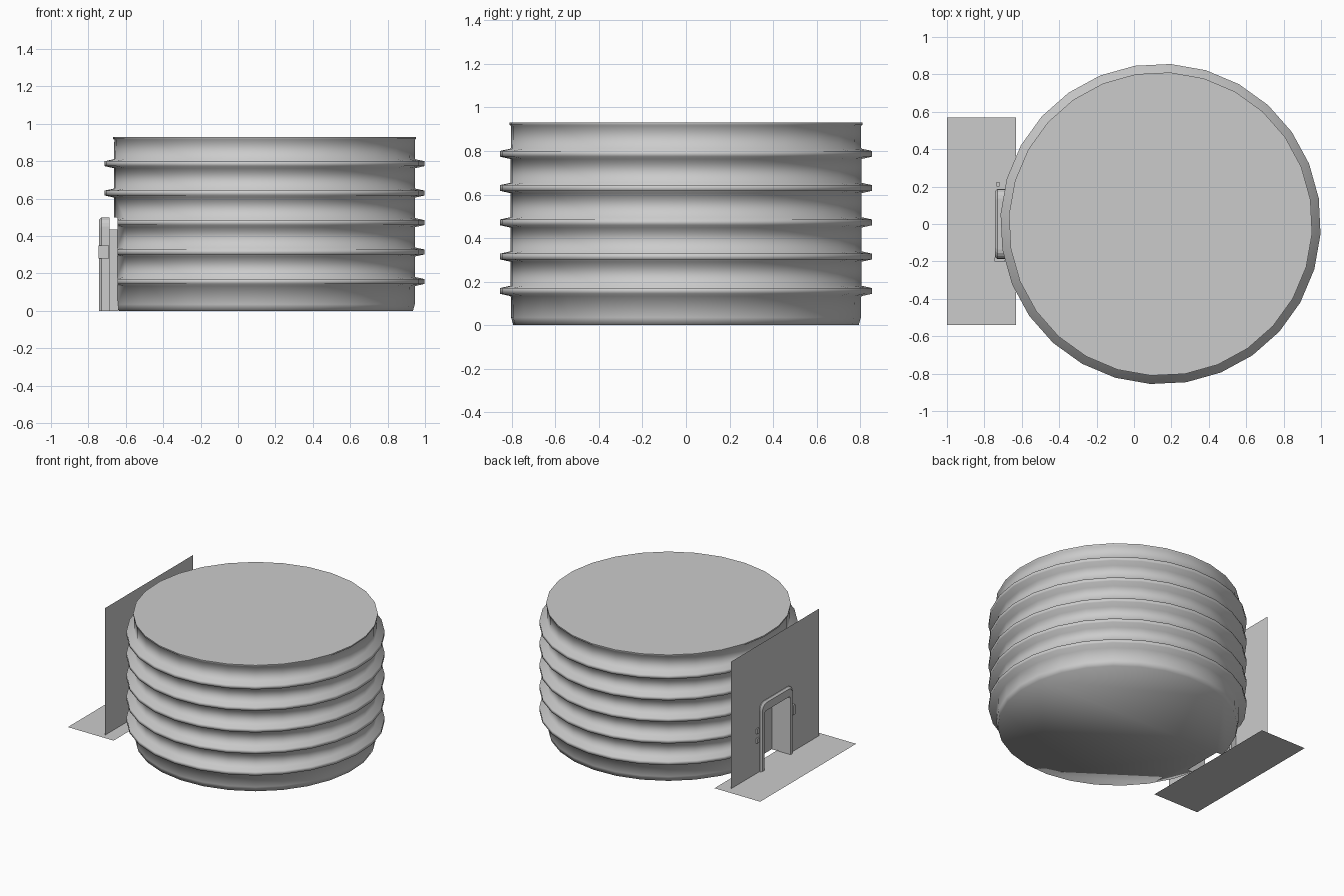
import bpy, bmesh, math

if "Cube" in bpy.data.objects:
    bpy.data.objects.remove(bpy.data.objects["Cube"])

CX, SIDES = 0.142, 28

grey = bpy.data.materials.new("light_grey")
grey.diffuse_color = (0.6, 0.6, 0.6, 1)
grey.use_nodes = True
grey.node_tree.nodes["Principled BSDF"].inputs["Base Color"].default_value = grey.diffuse_color


def add_object(name, bm):
    mesh = bpy.data.meshes.new(name)
    bm.to_mesh(mesh)
    bm.free()
    mesh.materials.append(grey)
    obj = bpy.data.objects.new(name, mesh)
    bpy.context.collection.objects.link(obj)
    return obj


def box(name, x0, x1, y0, y1, z0, z1):
    bm = bmesh.new()
    bmesh.ops.create_cube(bm, size=1)
    for v in bm.verts:
        v.co = [(a + b) / 2 + c * (b - a)
                for a, b, c in zip((x0, y0, z0), (x1, y1, z1), v.co)]
    return add_object(name, bm)


def quads(name, faces):
    bm = bmesh.new()
    for pts in faces:
        bm.faces.new([bm.verts.new(p) for p in pts])
    bmesh.ops.remove_doubles(bm, verts=bm.verts, dist=1e-4)
    return add_object(name, bm)


# Round tank: lathed profile with five raised ribs
profile = [(0.795, 0), (0.805, 0.035)]
for z in (0.157, 0.315, 0.472, 0.63, 0.787):
    profile += [(0.807, z - 0.024), (0.857, z - 0.013),
                (0.857, z + 0.013), (0.807, z + 0.024)]
profile += [(0.805, 0.915), (0.812, 0.92), (0.812, 0.93)]
bm = bmesh.new()
rings = []
for r, z in profile:
    ring = []
    for i in range(SIDES):
        a = math.radians(-3.6) + i * math.tau / SIDES
        ring.append(bm.verts.new((CX + r * math.cos(a), r * math.sin(a), z)))
    rings.append(ring)
for lo, hi in zip(rings, rings[1:]):
    for i in range(SIDES):
        j = (i + 1) % SIDES
        bm.faces.new((lo[i], lo[j], hi[j], hi[i]))
bm.faces.new(rings[0][::-1])
bm.faces.new(rings[-1])
tank = add_object("ribbed_tank", bm)

# Flattened entrance side and door recess
cutters = [box("side_cutter", -1.2, -0.645, -0.6, 0.6, -0.1, 0.5),
           box("recess_cutter", -1.2, -0.59, -0.15, 0.15, -0.1, 0.43)]
bpy.context.view_layer.objects.active = tank
tank.select_set(True)
for cutter in cutters:
    mod = tank.modifiers.new("cut", "BOOLEAN")
    mod.operation = "DIFFERENCE"
    mod.solver = "EXACT"
    mod.object = cutter
    bpy.ops.object.modifier_apply(modifier=mod.name)
    bpy.data.objects.remove(cutter)
bpy.ops.object.shade_smooth_by_angle(angle=math.radians(80))

# Thin backing wall with a doorway, and ground sheet
WX, H = -0.725, 0.93


def wall_face(y0, y1, z0, z1):
    return [(WX, y1, z0), (WX, y0, z0), (WX, y0, z1), (WX, y1, z1)]


quads("entrance_wall", [wall_face(-0.504, -0.15, 0, 0.43), wall_face(0.15, 0.515, 0, 0.43),
                        wall_face(-0.504, -0.15, 0.43, H), wall_face(-0.15, 0.15, 0.43, H),
                        wall_face(0.15, 0.515, 0.43, H)])
quads("ground_sheet", [[(-1, -0.54, 0), (-0.63, -0.54, 0), (-0.63, 0.57, 0), (-1, 0.57, 0)]])


# Rounded door surround
def arch(half, top, radius):
    pts = [(-half, 0)]
    for s in (-1, 1):
        for k in range(5):
            t = math.radians(90 * (k if s < 0 else 4 - k) / 4)
            pts.append((s * (half - radius + radius * math.cos(t)),
                        top - radius + radius * math.sin(t)))
    return pts + [(half, 0)]


def arch_frame(name, x_back, x_front, outer, inner, bevel):
    loops = [(x_back, outer), (x_front + bevel, outer),
             (x_front, (outer[0] - bevel, outer[1] - bevel, outer[2])),
             (x_front, inner), (x_back, inner)]
    bm = bmesh.new()
    rows = [[bm.verts.new((x, y, z)) for y, z in arch(*o)] for x, o in loops]
    for k, row in enumerate(rows):
        nxt = rows[(k + 1) % len(rows)]
        for i in range(len(row) - 1):
            bm.faces.new((row[i], row[i + 1], nxt[i + 1], nxt[i]))
    bmesh.ops.recalc_face_normals(bm, faces=bm.faces)
    return add_object(name, bm)


arch_frame("door_frame", -0.688, -0.742, (0.187, 0.5, 0.05), (0.15, 0.43, 0.02), 0.012)

# Passage lining
for s, side in ((-1, "right"), (1, "left")):
    box("jamb_" + side, -0.69, -0.64, min(s * 0.15, s * 0.165), max(s * 0.15, s * 0.165), 0, 0.43)
box("lintel", -0.69, -0.64, -0.165, 0.165, 0.42, 0.435)

# Latch and two small wall buttons beside the door
box("latch", -0.745, -0.69, -0.2, -0.18, 0.28, 0.35)
for i, z in enumerate((0.24, 0.31)):
    box("button_%d" % i, -0.735, -0.72, 0.2, 0.225, z - 0.018, z + 0.018)
